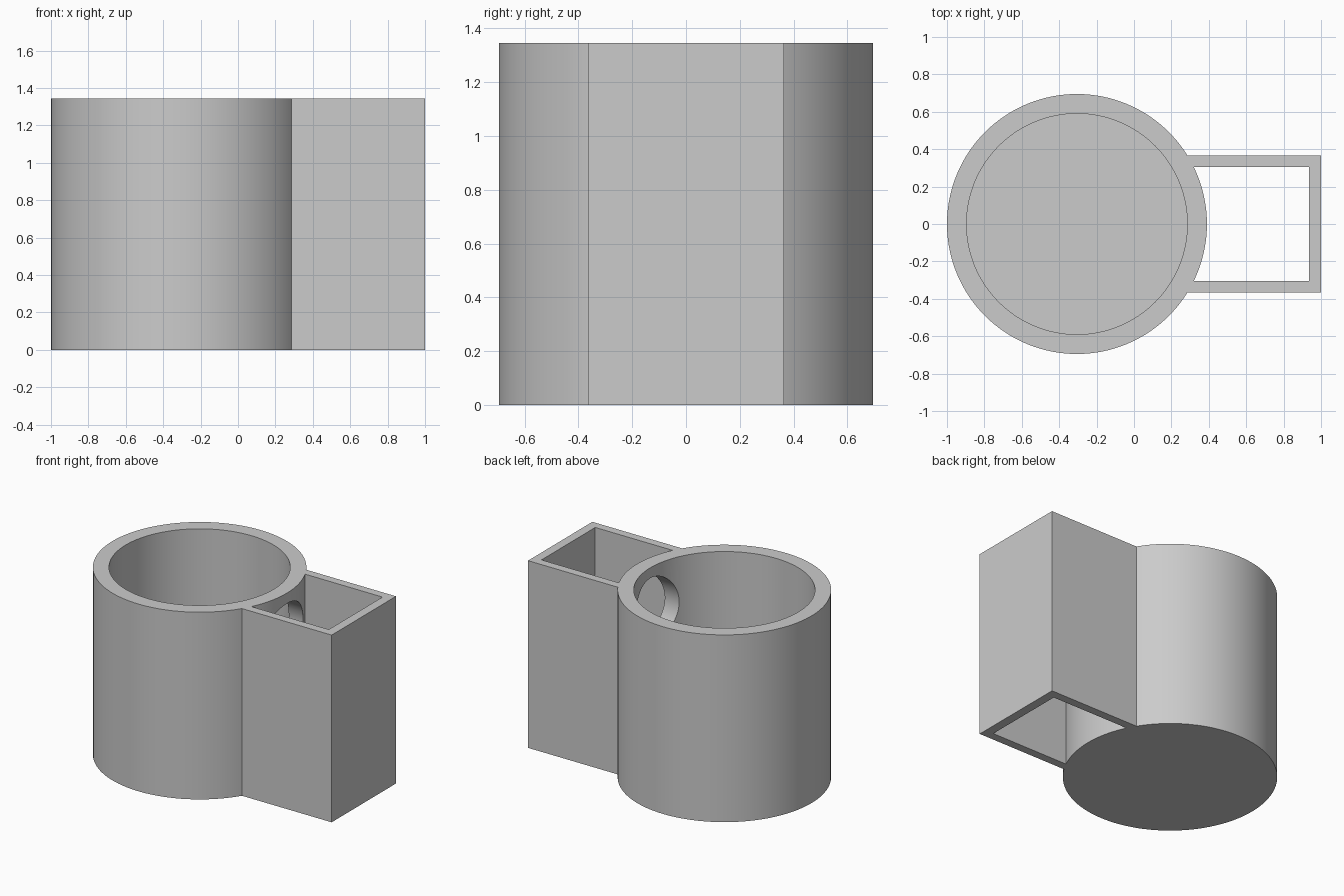
import bpy, bmesh, math
from mathutils import Matrix

default = bpy.data.objects.get("Cube")
if default:
    bpy.data.objects.remove(default, do_unlink=True)

HEIGHT = 1.345
CENTRE_X = -0.305
OUTER, INNER, FLOOR = 0.695, 0.59, 0.1
SEGMENTS = 128

grey = bpy.data.materials.new("light grey")
grey.use_nodes = True
colour = (0.6, 0.6, 0.6, 1)
grey.diffuse_color = colour
grey.node_tree.nodes["Principled BSDF"].inputs["Base Color"].default_value = colour


def finish(bm, name):
    """Turn a bmesh into a named object in the scene."""
    bmesh.ops.recalc_face_normals(bm, faces=bm.faces)
    mesh = bpy.data.meshes.new(name)
    bm.to_mesh(mesh)
    bm.free()
    obj = bpy.data.objects.new(name, mesh)
    bpy.context.collection.objects.link(obj)
    mesh.materials.append(grey)
    return obj


# Round cup: a wall and floor profile turned about the vertical axis
bm = bmesh.new()
profile = [(0, 0), (OUTER, 0), (OUTER, HEIGHT), (INNER, HEIGHT), (INNER, FLOOR), (0, FLOOR)]
verts = [bm.verts.new((CENTRE_X + r, 0, z)) for r, z in profile]
edges = [bm.edges.new(pair) for pair in zip(verts, verts[1:])]
bmesh.ops.spin(bm, geom=verts + edges, cent=(CENTRE_X, 0, 0), axis=(0, 0, 1),
               angle=math.tau, steps=SEGMENTS)
bmesh.ops.remove_doubles(bm, verts=bm.verts, dist=0.0001)
cup = finish(bm, "round_cup")

# Round port through the cup wall into the channel
bm = bmesh.new()
place = Matrix.Translation((0.34, 0, 1.02)) @ Matrix.Rotation(math.pi / 2, 4, "Y")
bmesh.ops.create_cone(bm, cap_ends=True, segments=64, radius1=0.25, radius2=0.25,
                      depth=0.4, matrix=place)
cutter = finish(bm, "port_cutter")
cutter.hide_render = True
cutter.hide_set(True)
cut = cup.modifiers.new("port", "BOOLEAN")
cut.operation = "DIFFERENCE"
cut.solver = "EXACT"
cut.object = cutter

bpy.context.view_layer.objects.active = cup
cup.select_set(True)
bpy.ops.object.modifier_apply(modifier="port")
bpy.data.objects.remove(cutter, do_unlink=True)
bpy.ops.object.shade_smooth_by_angle(angle=math.radians(30))


# Square channel: a U-shaped wall, open at top and bottom, meeting the cup
def on_cup(y):
    return CENTRE_X + math.sqrt(OUTER ** 2 - y ** 2)


bm = bmesh.new()
wide, narrow, far, near = 0.365, 0.305, 1.0, 0.935
half = [(on_cup(wide), wide), (far, wide), (near, narrow), (on_cup(narrow), narrow)]
a, b, c, d = half
e, f, g, h = [(x, -y) for x, y in half]
for quad in ((a, b, c, d), (b, f, g, c), (f, e, h, g)):
    bm.faces.new([bm.verts.new((x, y, 0)) for x, y in quad])
bmesh.ops.remove_doubles(bm, verts=bm.verts, dist=0.0001)
bmesh.ops.recalc_face_normals(bm, faces=bm.faces)
raised = bmesh.ops.extrude_face_region(bm, geom=bm.faces[:], use_keep_orig=True)
bmesh.ops.translate(bm, vec=(0, 0, HEIGHT),
                    verts=[v for v in raised["geom"] if isinstance(v, bmesh.types.BMVert)])
finish(bm, "square_channel")
